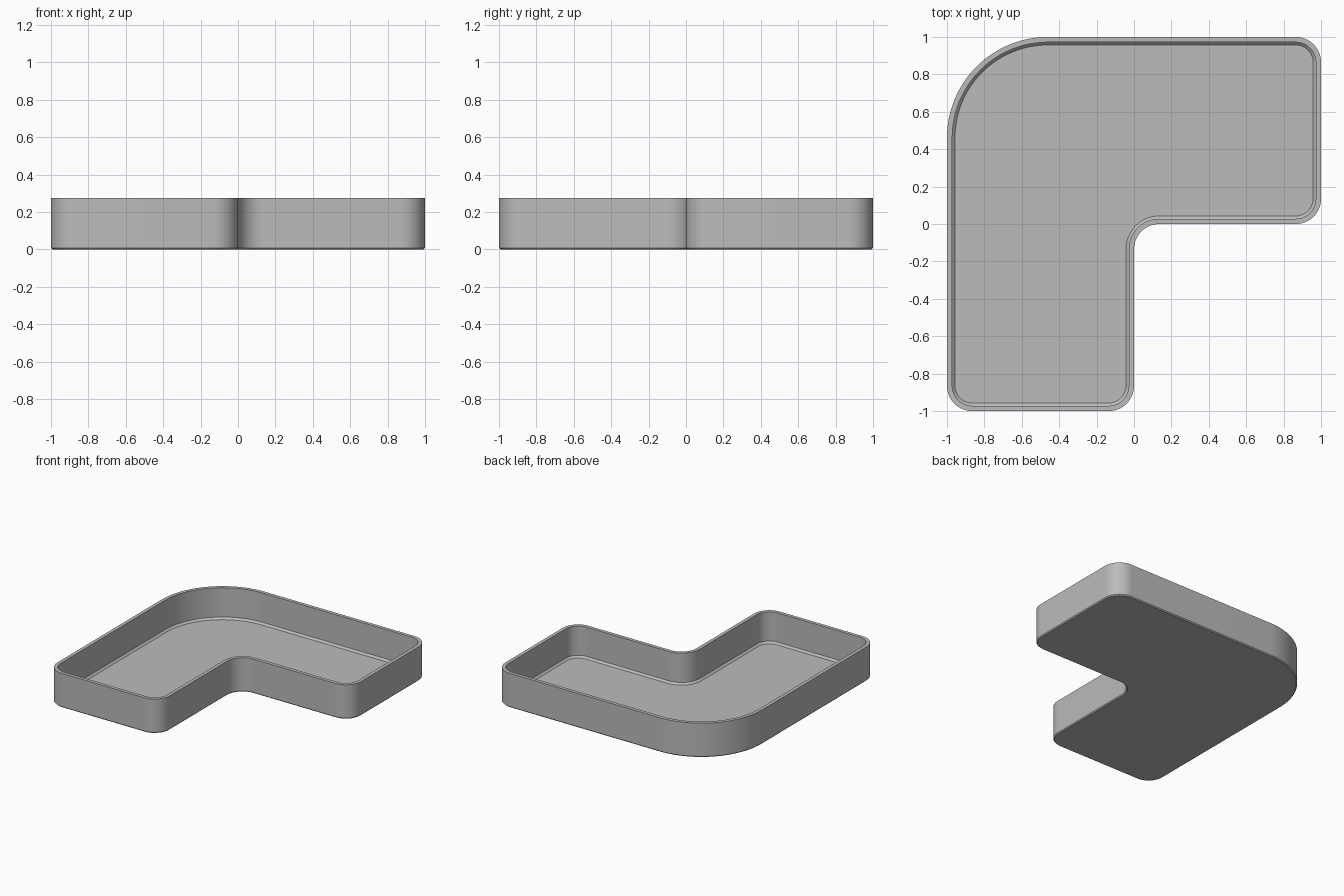
import bpy, bmesh
from math import cos, sin, radians

cube = bpy.data.objects.get("Cube")
if cube:
    bpy.data.objects.remove(cube, do_unlink=True)

HEIGHT, WALL, FLOOR = 0.275, 0.028, 0.025
COVE, FOOT = 0.015, 0.008          # inner floor chamfer, outer bottom chamfer
R, BIG_R = 0.135, 0.54

# Corners of the L: x, y, direction to arc centre, radius, start angle, sweep
CORNERS = [
    (-1, -1, 1, 1, R, 180, 90),
    (0, -1, -1, 1, R, 270, 90),
    (0, 0, 1, -1, R, 180, -90),
    (1, 0, -1, 1, R, 270, 90),
    (1, 1, -1, -1, R, 0, 90),
    (-1, 1, 1, -1, BIG_R, 90, 90),
]


def outline(inset):
    """Rounded L outline moved inwards by the inset."""
    points = []
    for x, y, dx, dy, r, start, sweep in CORNERS:
        steps = 40 if r == BIG_R else 20
        radius = r - inset if sweep > 0 else r + inset
        for i in range(steps + 1):
            a = radians(start + sweep * i / steps)
            points.append((x + dx * r + radius * cos(a), y + dy * r + radius * sin(a)))
    return points


# Tray section, from underside, up the outer wall, over the rim and down to the floor
section = [
    (FOOT, 0),
    (0, FOOT),
    (0, HEIGHT),
    (WALL, HEIGHT),
    (WALL, FLOOR + COVE),
    (WALL + COVE, FLOOR),
]

bm = bmesh.new()
rings = [[bm.verts.new((x, y, z)) for x, y in outline(inset)] for inset, z in section]
for low, high in zip(rings, rings[1:]):
    for i in range(len(low)):
        j = (i + 1) % len(low)
        bm.faces.new((low[i], low[j], high[j], high[i]))

# Underside and inner floor
bm.faces.new(list(reversed(rings[0])))
bm.faces.new(rings[-1])
bm.normal_update()

mesh = bpy.data.meshes.new("corner_tray")
bm.to_mesh(mesh)
bm.free()
tray = bpy.data.objects.new("corner_tray", mesh)
bpy.context.collection.objects.link(tray)

# Plain grey material
grey = bpy.data.materials.new("plain grey")
grey.use_nodes = True
colour = (0.5, 0.5, 0.5, 1)
grey.diffuse_color = colour
grey.node_tree.nodes["Principled BSDF"].inputs["Base Color"].default_value = colour
mesh.materials.append(grey)

# Smooth curves, crisp edges
bpy.ops.object.select_all(action="DESELECT")
tray.select_set(True)
bpy.context.view_layer.objects.active = tray
bpy.ops.object.shade_smooth_by_angle(angle=radians(30))
